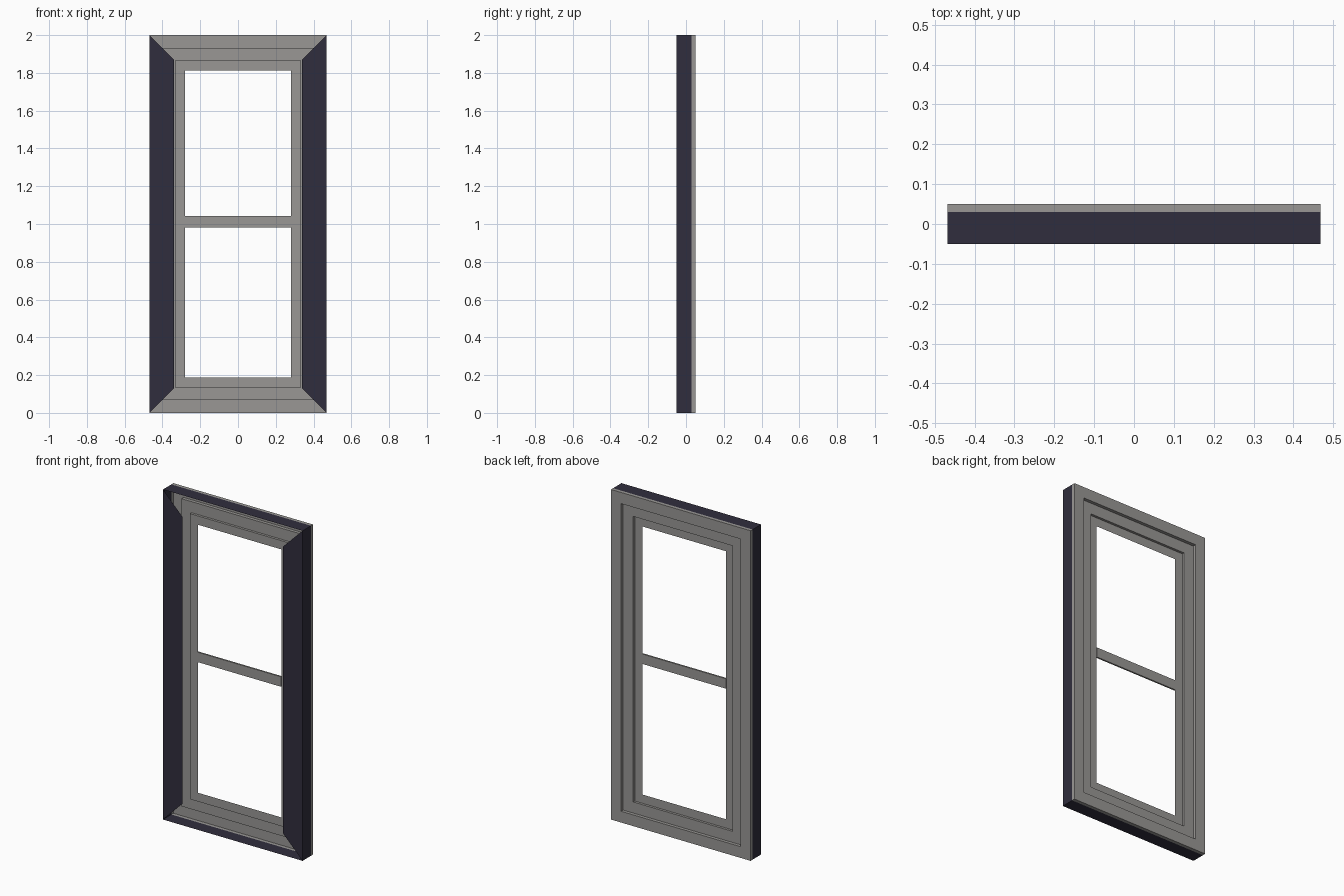
import bpy, bmesh

if "Cube" in bpy.data.objects:
    bpy.data.objects.remove(bpy.data.objects["Cube"])

HW, H = 0.468, 2.0       # half width, height
FRONT, SEAM = -0.05, 0.03


def material(name, rgb):
    m = bpy.data.materials.new(name)
    m.diffuse_color = (*rgb, 1)
    m.use_nodes = True
    m.node_tree.nodes["Principled BSDF"].inputs["Base Color"].default_value = m.diffuse_color
    return m


DARK = material("dark_slate", (0.030, 0.027, 0.047))
GREY = material("warm_grey", (0.32, 0.312, 0.30))


def finish(name, bm, mat):
    me = bpy.data.meshes.new(name)
    bm.to_mesh(me)
    bm.free()
    me.materials.append(mat)
    ob = bpy.data.objects.new(name, me)
    bpy.context.collection.objects.link(ob)
    return ob


def swept_frame(name, profile, mat):
    """Sweep an (inset, y) profile round the rectangle with mitred corners."""
    bm = bmesh.new()
    loops = []
    for d, y in profile:
        x = HW - d
        loops.append([bm.verts.new(c) for c in
                      ((-x, y, d), (x, y, d), (x, y, H - d), (-x, y, H - d))])
    for a, b in zip(loops, loops[1:]):
        for i in range(4):
            j = (i + 1) % 4
            bm.faces.new((a[i], a[j], b[j], b[i]))
    bmesh.ops.recalc_face_normals(bm, faces=bm.faces)
    return finish(name, bm, mat)


# Dark outer casing: four outside walls, open at the front top and bottom
swept_frame("outer_casing", [(0, FRONT), (0, SEAM)], DARK)

# Mitred dark front boards on the left and right
for side, s in (("left", -1), ("right", 1)):
    bm = bmesh.new()
    w = 0.13
    pts = [(s * HW, 0), (s * (HW - w), w), (s * (HW - w), H - w), (s * HW, H)]
    f = bm.faces.new([bm.verts.new((x, FRONT, z)) for x, z in pts])
    f.normal_update()
    if f.normal.y > 0:
        f.normal_flip()
    finish(side + "_front_board", bm, DARK)

# Grey stepped frame: three nested flat bands, each set further forward
swept_frame("stepped_sash_frame",
            [(0, SEAM), (0, 0.05), (0.068, 0.05), (0.068, 0.03),
             (0.135, 0.03), (0.135, 0.015), (0.188, 0.015)], GREY)

# Thin middle rail across the opening
bm = bmesh.new()
bmesh.ops.create_cube(bm, size=1)
for v in bm.verts:
    v.co = (v.co.x * 2 * (HW - 0.187), 0.015 + v.co.y * 0.01, 1.012 + v.co.z * 0.06)
finish("middle_rail", bm, GREY)
